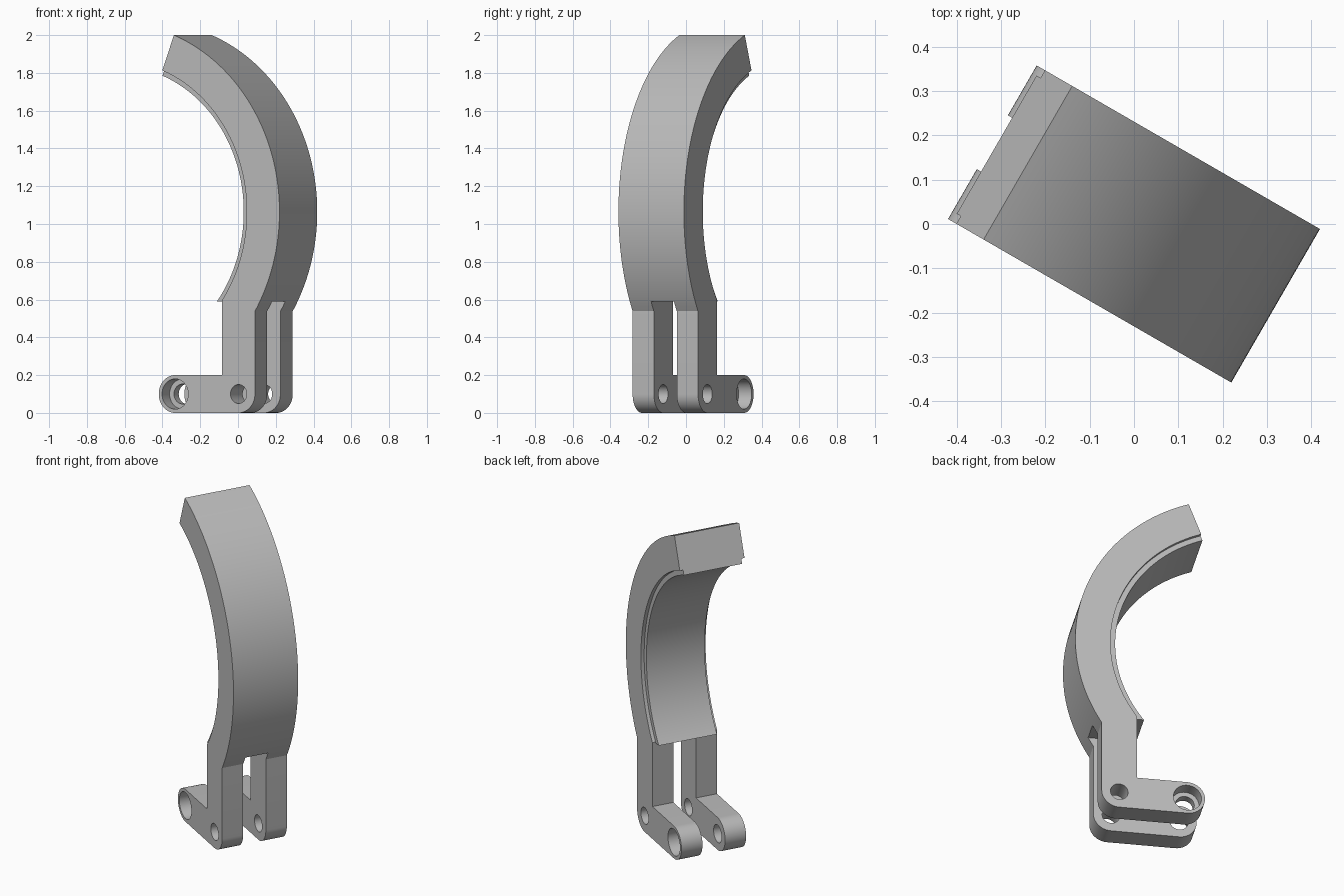
import bpy, bmesh, math
from math import sin, cos, asin, radians, sqrt

if "Cube" in bpy.data.objects:
    bpy.data.objects.remove(bpy.data.objects["Cube"], do_unlink=True)

TURN = radians(-30)            # whole bracket is turned about z
CX, CZ = -0.631, 1.065         # centre of the curved jaw
OUTER, INNER, PAD = 1.0, 0.8, 0.77
TIP = asin((2.0 - CZ) / OUTER)  # angle of the jaw's free end
SPLIT = 0.59                   # height where the legs part
LEG_IN, LEG_OUT = 0.017, 0.219
HALF, GAP = 0.2, 0.07          # half width of the jaw, half gap between legs
PIN_X, EYE_X, FOOT_R = 0.119, -0.269, 0.1

grey = bpy.data.materials.new("plain grey")
grey.use_nodes = True
grey.diffuse_color = (0.5, 0.5, 0.5, 1)
grey.node_tree.nodes["Principled BSDF"].inputs["Base Color"].default_value = (0.5, 0.5, 0.5, 1)


def arc(cx, cz, r, a, b, n):
    return [(cx + r * cos(a + (b - a) * i / n), cz + r * sin(a + (b - a) * i / n))
            for i in range(n + 1)]


def extrude(name, profile, y0, y1):
    """Extrude an x-z outline from y0 to y1."""
    bm = bmesh.new()
    face = bm.faces.new([bm.verts.new((x, y0, z)) for x, z in profile])
    out = bmesh.ops.extrude_face_region(bm, geom=[face])
    moved = [g for g in out["geom"] if isinstance(g, bmesh.types.BMVert)]
    bmesh.ops.translate(bm, verts=moved, vec=(0, y1 - y0, 0))
    bmesh.ops.recalc_face_normals(bm, faces=bm.faces[:])
    mesh = bpy.data.meshes.new(name)
    bm.to_mesh(mesh)
    bm.free()
    mesh.materials.append(grey)
    ob = bpy.data.objects.new(name, mesh)
    bpy.context.collection.objects.link(ob)
    ob.rotation_euler.z = TURN
    return ob


def select(ob):
    bpy.ops.object.select_all(action='DESELECT')
    ob.select_set(True)
    bpy.context.view_layer.objects.active = ob


def cut(ob, profile, y0, y1):
    """Subtract an extruded outline."""
    tool = extrude("cutter", profile, y0, y1)
    tool.hide_render = True
    bpy.context.view_layer.update()
    mod = ob.modifiers.new("cut", 'BOOLEAN')
    mod.operation, mod.solver, mod.object = 'DIFFERENCE', 'EXACT', tool
    select(ob)
    bpy.ops.object.modifier_apply(modifier=mod.name)
    bpy.data.objects.remove(tool, do_unlink=True)


def circle(x, r):
    return arc(x, FOOT_R, r, 0, 2 * math.pi, 48)[:-1]


# Jaw, leg and foot share one side outline
out_end = asin(-sqrt(OUTER**2 - (LEG_OUT - CX)**2) / OUTER)
in_end = asin(-sqrt(INNER**2 - (LEG_IN - CX)**2) / INNER)
outline = arc(CX, CZ, OUTER, TIP, out_end, 72)
outline += arc(LEG_OUT - FOOT_R, FOOT_R, FOOT_R, 0, -math.pi / 2, 14)
outline += arc(EYE_X, FOOT_R, FOOT_R, -math.pi / 2, -1.5 * math.pi, 28)
outline += [(LEG_IN, 2 * FOOT_R)]
outline += arc(CX, CZ, INNER, in_end, TIP, 72)
body = extrude("jaw_and_legs", outline, -HALF, HALF)

# Slot between the two legs
cut(body, [(-1, -1), (1, -1), (1, SPLIT), (-1, SPLIT)], -GAP, GAP)

# Pin holes through both legs, and counterbored eyes at the foot ends
cut(body, circle(PIN_X, 0.05), -1, 1)
cut(body, circle(EYE_X, 0.053), -1, 1)
for side in (-1, 1):
    cut(body, circle(EYE_X, 0.08), side * (HALF - 0.08), side * 1)

# Narrower raised pad on the inside of the jaw, cut level at the bottom
pad_end = asin((SPLIT - CZ) / PAD)
back = INNER + 0.001
pad_outline = arc(CX, CZ, PAD, TIP, pad_end, 72)
pad_outline += [(LEG_IN + 0.001, SPLIT)]
pad_outline += arc(CX, CZ, back, in_end, TIP, 72)
pad = extrude("jaw_pad", pad_outline, -HALF + 0.02, HALF - 0.02)

for ob in (body, pad):
    select(ob)
    bpy.ops.object.shade_smooth_by_angle(angle=radians(20))
